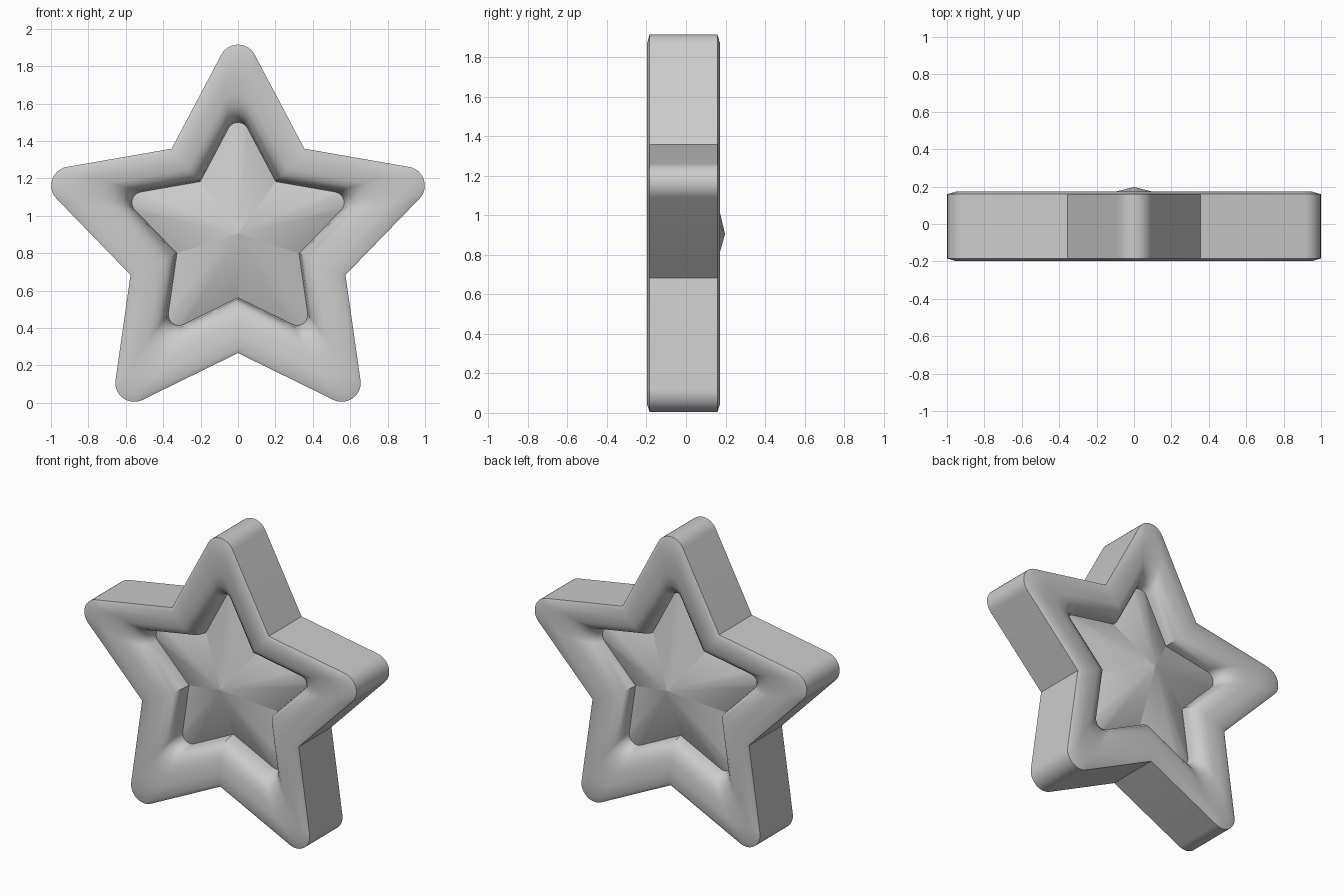
import bpy, bmesh, math

if "Cube" in bpy.data.objects:
    bpy.data.objects.remove(bpy.data.objects["Cube"])

CZ = 0.87          # centre height of the outer star
CY = -0.0125       # mid depth of the frame


def star(s, cz, y, steps=12):
    """Five-point star outline with rounded tips, scaled by s."""
    r_in, d, r, half = 0.604 * s, 0.944 * s, 0.101 * s, math.radians(62.1)
    pts = []
    for k in range(5):
        a = math.pi / 2 - k * math.tau / 5
        cx, cc = d * math.cos(a), d * math.sin(a)
        for i in range(steps + 1):
            b = a + half - 2 * half * i / steps
            pts.append((cx + r * math.cos(b), y, cz + cc + r * math.sin(b)))
        c = a - math.pi / 5
        pts.append((r_in * math.cos(c), y, cz + r_in * math.sin(c)))
    return pts


def bridge(bm, a, b):
    n = len(a)
    for i in range(n):
        j = (i + 1) % n
        bm.faces.new((a[i], a[j], b[j], b[i]))


def finish(bm, name, angle):
    bmesh.ops.recalc_face_normals(bm, faces=bm.faces)
    mesh = bpy.data.meshes.new(name)
    bm.to_mesh(mesh)
    bm.free()
    ob = bpy.data.objects.new(name, mesh)
    bpy.context.collection.objects.link(ob)
    bpy.ops.object.select_all(action='DESELECT')
    ob.select_set(True)
    bpy.context.view_layer.objects.active = ob
    bpy.ops.object.shade_smooth_by_angle(angle=math.radians(angle))
    return ob


# Frame: cross-section (scale, half depth, centre height) from outer edge to opening
profile = [(1.0, 0.172, CZ), (0.955, 0.185, CZ), (0.85, 0.184, 0.875),
           (0.74, 0.178, 0.885), (0.67, 0.165, 0.893), (0.62, 0.142, 0.90),
           (0.585, 0.105, 0.905), (0.568, 0.04, 0.905)]
section = [(s, CY - h, c) for s, h, c in profile]
section += [(s, CY + h, c) for s, h, c in reversed(profile)]
bm = bmesh.new()
loops = [[bm.verts.new(p) for p in star(s, c, y)] for s, y, c in section]
for i in range(len(loops)):
    bridge(bm, loops[i], loops[(i + 1) % len(loops)])
finish(bm, "star_frame", 40)

# Inner star: a faceted peak on both faces, its rim tucked into the frame
bm = bmesh.new()
rims = []
for rim_y, peak_y in ((-0.045, -0.182), (0.055, 0.1975)):
    rim = [bm.verts.new(p) for p in star(0.58, 0.905, rim_y)]
    peak = bm.verts.new((0, peak_y, 0.905))
    for i in range(len(rim)):
        bm.faces.new((rim[i], rim[(i + 1) % len(rim)], peak))
    rims.append(rim)
bridge(bm, rims[0], rims[1])
finish(bm, "inner_star", 20)
